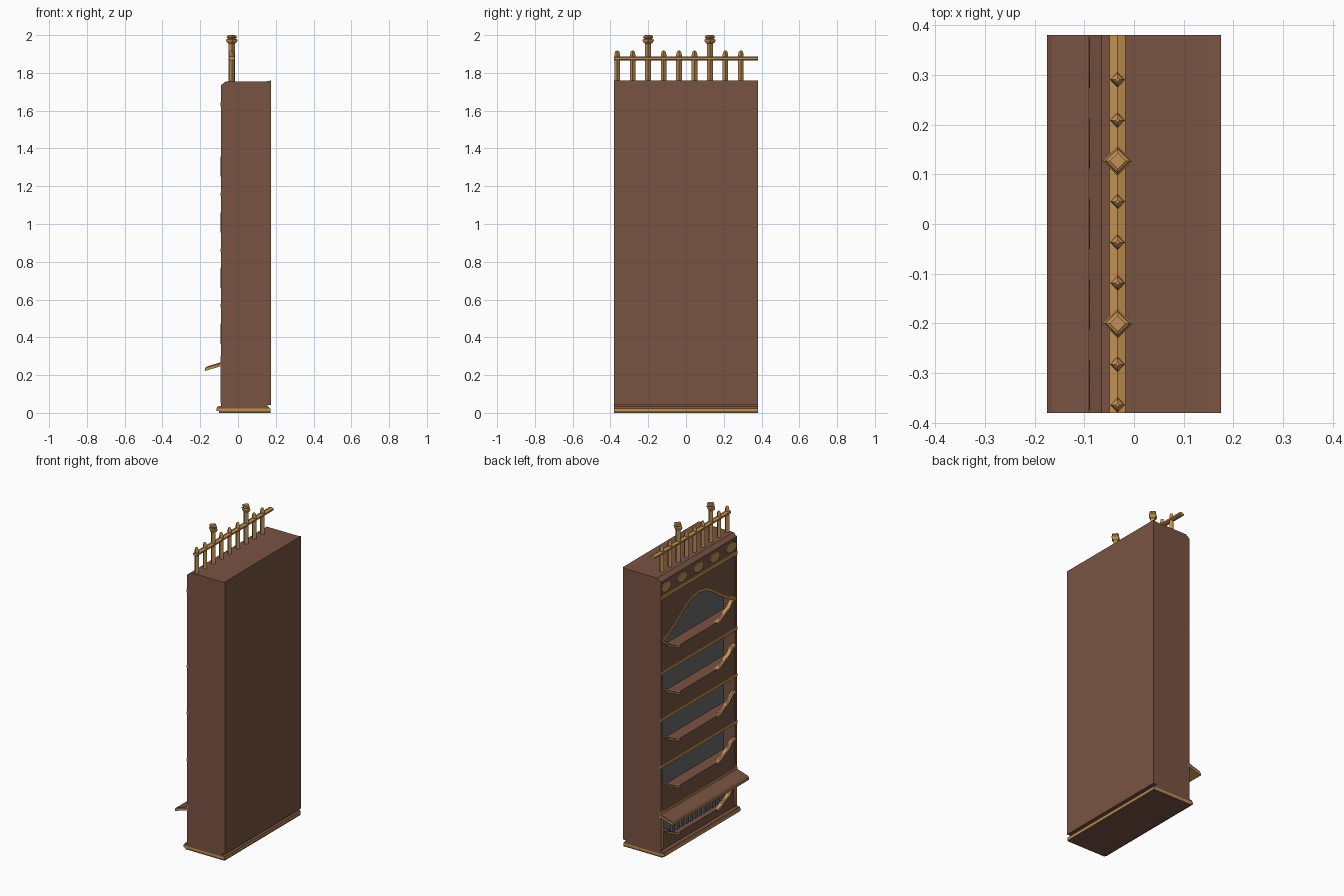
import bpy, bmesh, math

if "Cube" in bpy.data.objects:
    bpy.data.objects.remove(bpy.data.objects["Cube"])

def material(name, rgb):
    m = bpy.data.materials.new(name)
    m.diffuse_color = (*rgb, 1)
    m.use_nodes = True
    m.node_tree.nodes["Principled BSDF"].inputs["Base Color"].default_value = m.diffuse_color
    return m

BROWN = material("brown wood", (0.190, 0.088, 0.056))
GOLD = material("golden wood", (0.540, 0.285, 0.090))
GREY = material("dark grey backing", (0.145, 0.142, 0.140))

def finish(name, bm, mat):
    bmesh.ops.recalc_face_normals(bm, faces=bm.faces)
    me = bpy.data.meshes.new(name)
    bm.to_mesh(me)
    bm.free()
    me.materials.append(mat)
    ob = bpy.data.objects.new(name, me)
    bpy.context.collection.objects.link(ob)
    return ob

def prism(name, pts, a, b, axis, mat):
    """Extrude a profile from a to b: (y,z) along x, or (x,z) along y."""
    bm = bmesh.new()
    place = (lambda p, t: (t, p[0], p[1])) if axis == 'x' else (lambda p, t: (p[0], t, p[1]))
    lo = [bm.verts.new(place(p, a)) for p in pts]
    hi = [bm.verts.new(place(p, b)) for p in pts]
    bm.faces.new(lo)
    bm.faces.new(hi[::-1])
    for i in range(len(pts)):
        j = (i + 1) % len(pts)
        bm.faces.new((lo[i], lo[j], hi[j], hi[i]))
    return finish(name, bm, mat)

def box(name, x0, x1, y0, y1, z0, z1, mat):
    return prism(name, [(x0, z0), (x1, z0), (x1, z1), (x0, z1)], y0, y1, 'y', mat)

def ribbon(name, pts, t, x0, x1, mat):
    return prism(name, pts + [(y, z - t) for y, z in reversed(pts)], x0, x1, 'x', mat)

def turned(name, x, y, rings, mat):
    """Stack of diamond rings given as (radius, height)."""
    bm = bmesh.new()
    loops = [[bm.verts.new((x + r * math.cos(k * math.pi / 2), y + r * math.sin(k * math.pi / 2), z))
              for k in range(4)] for r, z in rings]
    bm.faces.new(loops[0])
    bm.faces.new(loops[-1])
    for l, u in zip(loops, loops[1:]):
        for k in range(4):
            j = (k + 1) % 4
            bm.faces.new((l[k], l[j], u[j], u[k]))
    return finish(name, bm, mat)

W, IN = 0.38, 0.362          # outer and inner half width
FRONT, PANEL, BACK = -0.09, -0.086, -0.01

# Carcass: side walls, solid back, top and grey backing
side = [(FRONT, 0.035), (0.155, 0.03), (0.155, 0.042), (0.175, 0.042), (0.175, 1.76),
        (0.15, 1.755), (-0.065, 1.755), (FRONT, 1.735)]
for s, n in ((1, "left"), (-1, "right")):
    prism(n + "_side_wall", side, min(s * IN, s * W), max(s * IN, s * W), 'y', BROWN)
prism("solid_back", [(0, 0.03), (0.155, 0.03), (0.155, 0.042), (0.175, 0.042), (0.175, 1.76),
                     (0.15, 1.755), (0, 1.755)], -IN, IN, 'y', BROWN)
prism("top_board", [(FRONT, 1.72), (0, 1.72), (0, 1.755), (-0.065, 1.755), (FRONT, 1.735)],
      -IN, IN, 'y', BROWN)
box("grey_backing", BACK, 0, -IN, IN, 0.04, 1.6, GREY)

# Plinth: foot, gold moulding, sloped cap
box("plinth_foot", -0.10, 0.172, -W, W, 0, 0.009, BROWN)
box("plinth_moulding", -0.115, 0.172, -W, W, 0.009, 0.022, GOLD)
prism("plinth_cap", [(-0.115, 0.022), (0.172, 0.022), (0.16, 0.034), (FRONT, 0.036), (-0.108, 0.034)],
      -W, W, 'y', BROWN)

# Shelf fronts with curved shoulders; each tops one opening and floors the next
shoulder = [(IN, 0.092), (0.335, 0.078), (0.305, 0.048), (0.265, 0.034), (0.225, 0.01), (0.185, 0)]
for i in range(5):
    zb = 0.085 + 0.295 * i
    low = 0.036 if i == 0 else zb - 0.115
    left = [(y, zb + h) for y, h in shoulder]
    right = [(-y, z) for y, z in reversed(left)]
    prism("shelf_front", left + right + [(-IN, low), (IN, low)], PANEL, PANEL + 0.018, 'x', BROWN)
    box("shelf_board", PANEL + 0.018, BACK, -IN, IN, zb - 0.02, zb, BROWN)
    for c in (left, right):
        ribbon("shoulder_trim", c, 0.014, FRONT - 0.002, PANEL + 0.02, GOLD)
    if i:
        ribbon("opening_top_trim", [(W, low + 0.016), (-W, low + 0.016)], 0.018,
               FRONT - 0.002, PANEL + 0.004, GOLD)

# Arched top panel and its trim
half = [(IN, 1.352), (0.31, 1.372), (0.25, 1.405), (0.187, 1.447), (0.13, 1.487), (0.07, 1.518)]
arch = half + [(0, 1.53)] + [(-y, z) for y, z in reversed(half)]
prism("arched_panel", arch + [(-IN, 1.725), (IN, 1.725)], PANEL, PANEL + 0.03, 'x', BROWN)
ribbon("arch_trim", [(y, z + 0.01) for y, z in arch], 0.017, FRONT - 0.001, PANEL + 0.004, GOLD)

# Frieze: gold band and five round-topped plates
ribbon("frieze_band", [(W, 1.645), (-W, 1.645)], 0.024, FRONT - 0.002, PANEL + 0.004, GOLD)
for k in range(-2, 3):
    plate = [(k * 0.162 + 0.05 * math.cos(a), 1.685 + 0.03 * math.sin(a))
             for a in (j * math.pi / 5 for j in range(10))]
    prism("frieze_plate", plate, FRONT - 0.001, PANEL + 0.003, 'x', GOLD)

# Sloping ledge above the lowest opening
prism("ledge_top", [(-0.175, 0.235), (-0.165, 0.245), (-0.08, 0.272), (-0.08, 0.258)], -W, W, 'y', BROWN)
prism("ledge_under", [(-0.175, 0.222), (-0.175, 0.235), (-0.08, 0.258), (-0.08, 0.25)], -W, W, 'y', GOLD)

# Lowest opening: upright trims and a row of grey slats
for s in (-1, 1):
    box("upright_trim", FRONT - 0.002, PANEL, s * 0.366 - 0.008, s * 0.366 + 0.008, 0.05, 0.3, GOLD)
for k in range(14):
    y = -0.29 + k * 0.58 / 13
    box("grey_slat", -0.055, -0.04, y - 0.013, y + 0.013, 0.085, 0.125, GREY)

# Railing: diamond pickets, two taller capped posts and a rail
RX = -0.033
for k in range(9):
    y = -0.364 + k * 0.0818
    if k in (2, 6):
        turned("railing_post", RX, y, [(0.016, 1.75), (0.016, 1.955), (0.022, 1.958), (0.03, 1.97),
               (0.03, 1.976), (0.019, 1.98), (0.027, 1.988), (0.024, 1.996), (0.016, 2.0)], GOLD)
    else:
        turned("railing_picket", RX, y, [(0.015, 1.75), (0.015, 1.895), (0.011, 1.912), (0.004, 1.918)], GOLD)
prism("railing_rail", [(-0.049, 1.872), (-0.033, 1.866), (-0.017, 1.872), (-0.017, 1.882),
                       (-0.033, 1.888), (-0.049, 1.882)], -W, W, 'y', GOLD)
